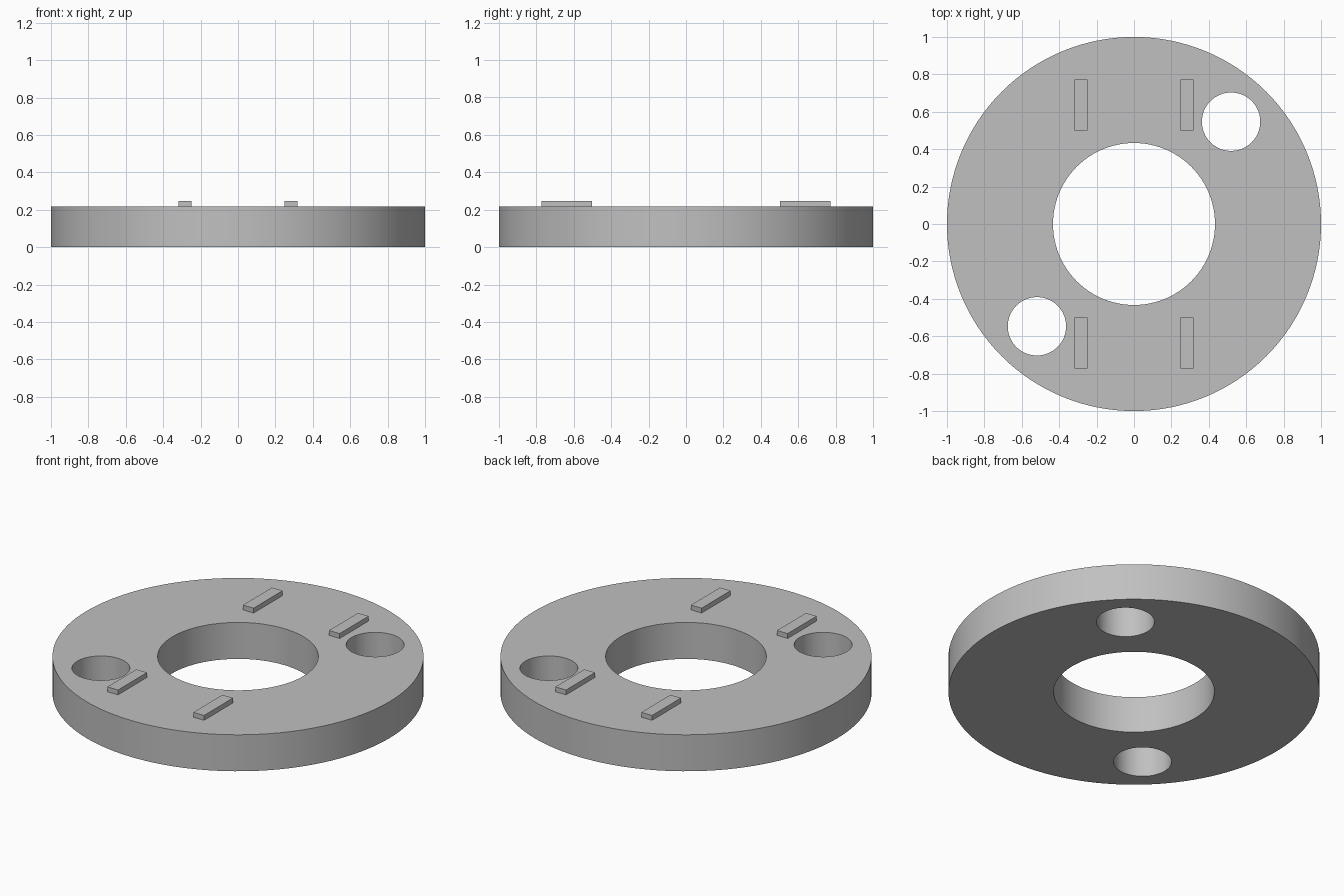
import bpy

if "Cube" in bpy.data.objects:
    bpy.data.objects.remove(bpy.data.objects["Cube"])

HEIGHT = 0.217      # thickness of the disc
KEY_TOP = 0.246     # top of the raised keys

grey = bpy.data.materials.new("grey")
grey.diffuse_color = (0.53, 0.53, 0.53, 1)
grey.use_nodes = True
grey.node_tree.nodes["Principled BSDF"].inputs["Base Color"].default_value = grey.diffuse_color


def cylinder(name, x, y, radius, z0, z1, sides):
    bpy.ops.mesh.primitive_cylinder_add(vertices=sides, radius=radius, depth=z1 - z0,
                                        location=(x, y, (z0 + z1) / 2))
    obj = bpy.context.object
    obj.name = name
    return obj


# Disc body
disc = cylinder("disc", 0, 0, 1.0, 0, HEIGHT, 128)
disc.data.materials.append(grey)

# Centre bore and two diagonal bolt holes
holes = [("bore", 0, 0, 0.433, 96),
         ("bolt_hole_back", 0.519, 0.547, 0.156, 64),
         ("bolt_hole_front", -0.519, -0.547, 0.156, 64)]
for name, x, y, radius, sides in holes:
    cutter = cylinder(name, x, y, radius, -0.1, HEIGHT + 0.1, sides)
    cutter.hide_render = True
    cut = disc.modifiers.new(name, 'BOOLEAN')
    cut.operation = 'DIFFERENCE'
    cut.solver = 'EXACT'
    cut.object = cutter
    bpy.context.view_layer.objects.active = disc
    bpy.ops.object.modifier_apply(modifier=name)
    bpy.data.objects.remove(cutter)

bpy.ops.object.select_all(action='DESELECT')
disc.select_set(True)
bpy.context.view_layer.objects.active = disc
bpy.ops.object.shade_smooth_by_angle(angle=0.5)

# Four raised keys, mirrored about both axes
for sx, side in ((-1, "left"), (1, "right")):
    for sy, end in ((-1, "front"), (1, "back")):
        bpy.ops.mesh.primitive_cube_add(
            size=1, location=(sx * 0.283, sy * 0.637, (HEIGHT + KEY_TOP) / 2))
        key = bpy.context.object
        key.name = f"key_{end}_{side}"
        key.scale = (0.07, 0.272, KEY_TOP - HEIGHT)
        key.data.materials.append(grey)
